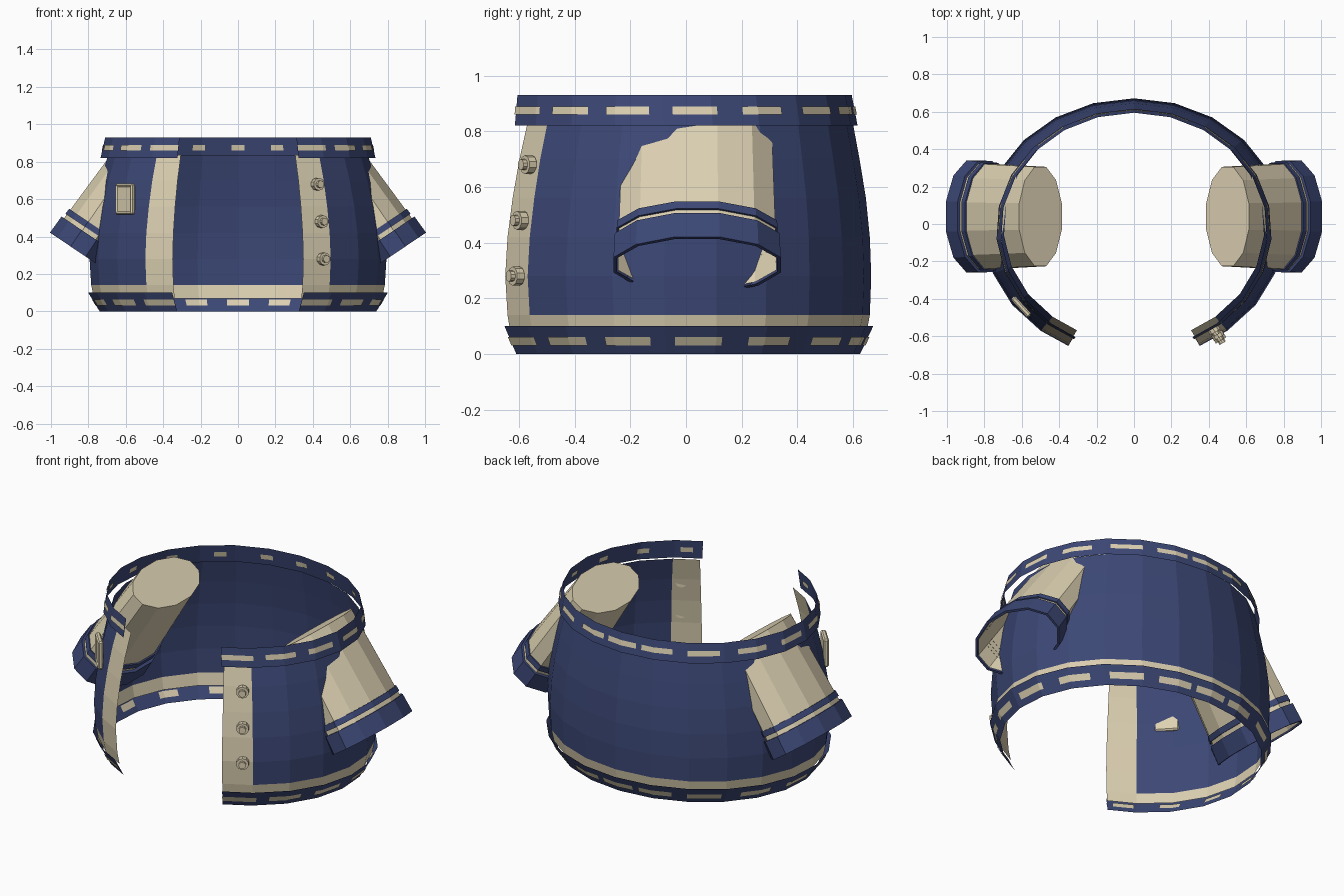
import bpy, bmesh, math
from mathutils import Vector, Matrix

if "Cube" in bpy.data.objects:
    bpy.data.objects.remove(bpy.data.objects["Cube"])


def material(name, rgb):
    m = bpy.data.materials.new(name)
    m.diffuse_color = (*rgb, 1)
    m.use_nodes = True
    m.node_tree.nodes["Principled BSDF"].inputs["Base Color"].default_value = m.diffuse_color
    return m


NAVY = material("navy cloth", (0.045, 0.064, 0.180))
CREAM = material("cream cloth", (0.72, 0.635, 0.445))


def make(name, verts, faces, mats, rule=None):
    me = bpy.data.meshes.new(name)
    me.from_pydata(verts, [], faces)
    for m in mats:
        me.materials.append(m)
    if rule:
        for p in me.polygons:
            p.material_index = rule(p.index)
    ob = bpy.data.objects.new(name, me)
    bpy.context.collection.objects.link(ob)
    return ob


# Angles round the open garment, in degrees from the back; the front stays open
OPEN, PANEL, SEGS = 154, 141.5, 18
ANGLES = [-OPEN] + [-PANEL + 2 * PANEL * i / SEGS for i in range(SEGS + 1)] + [OPEN]


def on_ring(ring, deg, off=0.0):
    """Point on an elliptical ring (z, rx, ry, centre y)."""
    z, rx, ry, cy = ring
    a = math.radians(deg)
    return Vector(((rx + off) * math.sin(a), cy + (ry + off) * math.cos(a), z))


def on_facet(ring, deg, off=0.0):
    """Point on the straight facets between the ring's corners."""
    for a, b in zip(ANGLES, ANGLES[1:]):
        if a <= deg <= b:
            t = (deg - a) / (b - a)
            return on_ring(ring, a, off).lerp(on_ring(ring, b, off), t)


def mix(r0, r1, z):
    t = (z - r0[0]) / (r1[0] - r0[0])
    return tuple(a + (b - a) * t for a, b in zip(r0, r1))


def sheet(name, rings, angles, mats, rule=None, off=0.0):
    n = len(angles)
    verts = [on_facet(r, a, off) for r in rings for a in angles]
    faces = [(i * n + j, (i + 1) * n + j, (i + 1) * n + j + 1, i * n + j + 1)
             for i in range(len(rings) - 1) for j in range(n - 1)]
    return make(name, verts, faces, mats, rule)


# Body: cream front panels and hem band, navy elsewhere
BODY = [(0.07, 0.772, 0.672, -0.025), (0.14, 0.787, 0.685, -0.025),
        (0.28, 0.796, 0.692, -0.027), (0.42, 0.787, 0.685, -0.025),
        (0.56, 0.766, 0.668, -0.022), (0.70, 0.736, 0.643, -0.020),
        (0.835, 0.697, 0.614, -0.016)]
COLS = len(ANGLES) - 1
sheet("jacket_body", BODY, ANGLES, [NAVY, CREAM],
      lambda i: int(i < COLS or i % COLS in (0, COLS - 1)))

# Collar and hem trims with stitched dashes on both sides
COLLAR = [(0.82, 0.737, 0.648, -0.032), (0.93, 0.712, 0.632, -0.037)]
HEM = [(0.0, 0.742, 0.650, -0.025), (0.10, 0.803, 0.697, -0.025)]
half = [17, 38, 61, 84, 106, 127, 147]
DASHES = [-d for d in reversed(half)] + [0] + half
for name, trim, z0, z1, inner in (("collar", COLLAR, 0.86, 0.889, 2.8),
                                  ("hem", HEM, 0.03, 0.062, 4.5)):
    sheet(name + "_trim", trim, ANGLES, [NAVY])
    rings = [mix(*trim, z0), mix(*trim, z1)]
    for d in DASHES:
        for side, w, off in (("outer", 7.2, 0.005), ("inner", inner, -0.005)):
            lo, hi = max(d - w, -OPEN), min(d + w, OPEN)
            span = [lo] + [a for a in ANGLES if lo < a < hi] + [hi]
            sheet(f"{name}_{side}_dash", rings, span, [CREAM], off=off)


# Sleeves: tilted oval tubes closed at the inner end, with a band and a cuff
SIDES = 12


def tube(name, side, rings, mat, cap=False):
    """Loft rings of (distance along axis, half thickness, half depth)."""
    axis, up = Vector((0.556, 0, -0.831)), Vector((0.831, 0, 0.556))
    start = Vector((0.5, 0.04, 0.85))
    verts = []
    for s, hu, hy in rings:
        for k in range(SIDES):
            a = 2 * math.pi * (k + 0.5) / SIDES
            p = start + axis * s + up * hu * math.cos(a) + Vector((0, hy * math.sin(a), 0))
            verts.append((p.x * side, p.y, p.z))
    faces = [(i * SIDES + k, i * SIDES + (k + 1) % SIDES,
              (i + 1) * SIDES + (k + 1) % SIDES, (i + 1) * SIDES + k)
             for i in range(len(rings) - 1) for k in range(SIDES)]
    if cap:
        faces.append(tuple(reversed(range(SIDES))))
    if side > 0:
        faces = [tuple(reversed(f)) for f in faces]
    ob = make(name, verts, faces, [mat])
    bm = bmesh.new()
    bm.from_mesh(ob.data)
    bmesh.ops.recalc_face_normals(bm, faces=bm.faces)
    bm.to_mesh(ob.data)
    bm.free()


for label, side in (("right", 1), ("left", -1)):
    tube(label + "_sleeve", side, [(0, 0.142, 0.275), (0.63, 0.172, 0.295)], CREAM, cap=True)
    tube(label + "_sleeve_band", side,
         [(0.475, 0.164, 0.289), (0.475, 0.173, 0.297), (0.508, 0.175, 0.299),
          (0.508, 0.166, 0.290)], NAVY)
    tube(label + "_cuff", side,
         [(0.532, 0.167, 0.291), (0.532, 0.184, 0.306), (0.638, 0.188, 0.311),
          (0.638, 0.174, 0.297)], NAVY)


def frame_on_body(deg, z):
    """Matrix whose local z points out of the body and local y points up."""
    i = next(k for k in range(len(BODY) - 1) if BODY[k + 1][0] >= z)
    ring = mix(BODY[i], BODY[i + 1], z)
    p = on_facet(ring, deg)
    a = math.radians(deg)
    n = Vector((math.sin(a) / ring[1], math.cos(a) / ring[2], 0)).normalized()
    up = Vector((0, 0, 1))
    m = Matrix((up.cross(n), up, n)).transposed().to_4x4()
    m.translation = p
    return m


# Buttons on one front panel: a round disc with a small knob
for z in (0.28, 0.48, 0.68):
    bm = bmesh.new()
    for r, depth, zc in ((0.034, 0.03, 0.018), (0.02, 0.02, 0.04)):
        bmesh.ops.create_cone(bm, cap_ends=True, segments=10, radius1=r, radius2=r,
                              depth=depth, matrix=Matrix.Translation((0, 0, zc)))
    bm.transform(frame_on_body(145.5, z))
    ob = make("button", [], [], [CREAM])
    bm.to_mesh(ob.data)
    bm.free()

# Badge on the other side: a bevelled plate with a raised rim
bm = bmesh.new()
bmesh.ops.create_cube(bm, size=1, matrix=Matrix.Translation((0, 0, 0.018))
                      @ Matrix.Diagonal((0.135, 0.165, 0.03, 1)))
bmesh.ops.bevel(bm, geom=bm.edges[:], offset=0.008, segments=1, affect='EDGES')
bm.faces.ensure_lookup_table()
front = max(bm.faces, key=lambda f: f.calc_center_median().z)
bmesh.ops.inset_region(bm, faces=[front], thickness=0.012, depth=-0.006)
bm.transform(frame_on_body(-128.5, 0.60))
badge = make("badge", [], [], [CREAM])
bm.to_mesh(badge.data)
bm.free()
